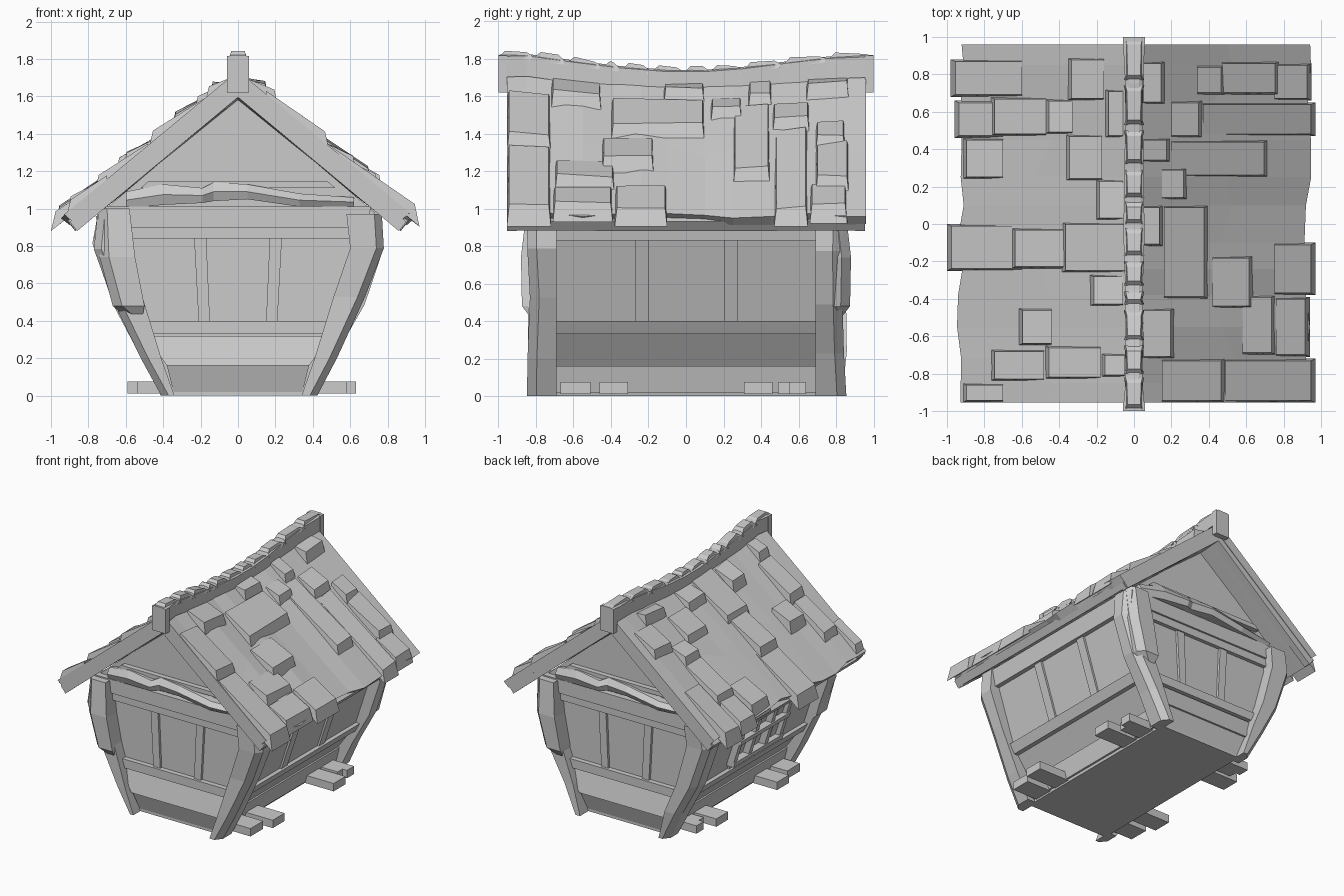
import bpy, bmesh, math, random

if "Cube" in bpy.data.objects:
    bpy.data.objects.remove(bpy.data.objects["Cube"])

random.seed(4)


def loft(name, rings):
    """Skin a row of equal-length point rings and cap both ends."""
    bm = bmesh.new()
    vs = [[bm.verts.new(p) for p in r] for r in rings]
    n = len(vs[0])
    for a, b in zip(vs, vs[1:]):
        for i in range(n):
            j = (i + 1) % n
            bm.faces.new((a[i], a[j], b[j], b[i]))
    bm.faces.new(vs[0])
    bm.faces.new(vs[-1])
    bmesh.ops.recalc_face_normals(bm, faces=bm.faces)
    me = bpy.data.meshes.new(name)
    bm.to_mesh(me)
    bm.free()
    ob = bpy.data.objects.new(name, me)
    bpy.context.collection.objects.link(ob)
    return ob


def prism(name, prof, y0, y1):
    """Extrude an x-z profile along y."""
    return loft(name, [[(x, y, z) for x, z in prof] for y in (y0, y1)])


def box(name, x0, x1, y0, y1, z0, z1):
    return prism(name, [(x0, z0), (x1, z0), (x1, z1), (x0, z1)], y0, y1)


def lerp_table(t, v):
    for (a, p), (b, q) in zip(t, t[1:]):
        if v <= b:
            return p + (q - p) * (v - a) / (b - a)
    return t[-1][1]


def jit(a):
    return random.uniform(-a, a)


# Flared body: half width against height
WALL = [(0, .36), (.16, .40), (.33, .52), (.4, .56), (.83, .70), (.98, .73)]


def hw(z):
    return lerp_table(WALL, z)


half = [(w, z) for z, w in WALL]
prism("house_body", half + [(0, 1.6)] + [(-x, z) for x, z in reversed(half)], -.75, .75)


def side_strip(name, s, z0, z1, y0, y1, d):
    """Board lying on the leaning side wall."""
    prism(name, [(s * (hw(z0) - .03), z0), (s * (hw(z0) + d), z0),
                 (s * (hw(z1) + d), z1), (s * (hw(z1) - .03), z1)], y0, y1)


def end_strip(name, s, z0, z1, d0, d1):
    """Board across the front or back wall, standing out d0 below and d1 above."""
    rings = []
    for z, d in ((z0, d0), (z1, d1)):
        w, y = hw(z) - .02, s * (.75 + d)
        rings.append([(-w, s * .72, z), (w, s * .72, z), (w, y, z), (-w, y, z)])
    loft(name, rings)


# Beams and studs on all four walls
for s in (-1, 1):
    side_strip("side_sill", s, .02, .16, -.74, .74, .015)
    side_strip("side_rail", s, .33, .40, -.74, .74, .035)
    side_strip("side_top_beam", s, .83, .96, -.74, .74, .035)
    for y in (-.235, .24):
        side_strip("side_stud", s, .38, .85, y - .037, y + .037, .02)
    end_strip("end_sill", s, .02, .16, .0, .045)
    end_strip("end_slanted_board", s, .16, .32, .06, .02)
    end_strip("end_rail", s, .33, .40, .04, .04)
    end_strip("end_top_beam", s, .84, .90, .03, .03)
    end_strip("end_upper_beam", s, .90, 1.01, .045, .045)
    for k in (-1, 1):
        prism("end_stud", [(k * .15, .39), (k * .21, .39), (k * .235, .85), (k * .17, .85)],
              s * .72, s * .77)

    # Splintered tie beam below the gable, with a straight batten above it
    beam = [(-.60, 1.00, 1.09, .80), (-.40, 1.02, 1.13, .83), (-.19, 1.03, 1.11, .85),
            (-.13, 1.04, 1.14, .82), (.05, 1.05, 1.13, .84), (.33, 1.01, 1.08, .84),
            (.62, 1.01, 1.06, .80)]
    loft("splintered_tie_beam", [[(-s * x, s * .72, z0), (-s * x, s * (y - .02), z0),
                                  (-s * x, s * y, (z0 + z1) / 2), (-s * x, s * (y - .03), z1),
                                  (-s * x, s * .72, z1)] for x, z0, z1, y in beam])
    prism("gable_batten", [(-.52, 1.11), (.52, 1.11), (.48, 1.145), (-.48, 1.145)], s * .72, s * .79)

# Window lattice standing out from the left wall
for y in (-.29, -.1, .1, .29):
    side_strip("window_upright", -1, .44, .87, y - .02, y + .02, .055)
for z in (.46, .65, .84):
    side_strip("window_crossbar", -1, z - .02, z + .02, -.31, .31, .065)

# Hewn corner posts: height, inner x, outer x
POST = [(0, .34, .42), (.22, .41, .53), (.5, .51, .67), (.80, .60, .77), (.97, .58, .76)]
for sx in (-1, 1):
    for sy in (-1, 1):
        rings = []
        for z, a, b in POST:
            o, i, zz = .845 + jit(.015), .69, z + (jit(.03) if 0 < z < .9 else 0)
            b += jit(.012)
            rings.append([(sx * a, sy * i, zz), (sx * b, sy * i, zz), (sx * b, sy * (o - .05), zz),
                          (sx * (b - .04), sy * o, zz), (sx * a, sy * o, zz)])
        loft("corner_post", rings)
# Broken outer pieces on two opposite posts
for s in (-1, 1):
    chunk = [(.42, .51, .60, .83), (.48, .50, .67, .875), (.74, .55, .74, .88), (1.0, .58, .75, .85)]
    loft("post_splinter", [[(s * a, s * .69, z), (s * b, s * .69, z), (s * b, s * (o - .05), z),
                            (s * (b - .05), s * o, z), (s * a, s * o, z)] for z, a, b, o in chunk])

# Short planks poking out under the side walls
for s in (-1, 1):
    for y0, y1, x in ((-.67, -.51, .58), (-.46, -.31, .63), (.31, .46, .63), (.49, .56, .54), (.55, .64, .58)):
        box("foot_plank", s * .33, s * (x if s > 0 else x - .04), y0, y1, .012, .075)


# Sagging roof surface
def top(x, y):
    return 1.74 - .83 * x - .05 * math.cos(y * math.pi / 2) * max(0, 1 - x)


YS = [-.955, -.85, -.72, -.55, -.38, -.24, -.1, .1, .25, .45, .66, .85, .96]
for s in (-1, 1):
    boards, skins = [], []
    for y in YS:
        e = .93 + jit(.02)
        m = .48 + jit(.06)
        w = 0 if abs(y) > .9 else 1
        skins.append([(0, y, top(0, y)), (s * m, y, top(m, y) + w * jit(.015)), (s * e, y, top(e, y) + w * jit(.01)),
                      (s * (e - .045), y, top(e, y) - .04), (0, y, top(0, y) - .09)])
        f = .91
        boards.append([(0, y * .985, top(0, y) - .07), (s * f, y * .985, top(f, y) - .05),
                       (s * (f - .04), y * .985, top(f, y) - .10), (0, y * .985, top(0, y) - .14)])
    loft("shingle_layer", skins)
    loft("roof_board", boards)
    # Barge rafters under both overhangs
    for t in (-1, 1):
        prism("barge_rafter", [(0, 1.66), (s * .90, .93), (s * .86, .88), (0, 1.595)], t * .955, t * .90)

# Raised shingles: upper x, lower x, y range
RIGHT = [(.05, .17, .64, .87), (.34, .49, .69, .85), (.47, .78, .69, .87), (.20, .37, .46, .66),
         (.37, .97, .47, .65), (.05, .20, .33, .46), (.2, .72, .25, .45), (.15, .29, .13, .30),
         (.05, .16, -.12, .10), (.16, .40, -.40, .10), (.42, .64, -.45, -.17), (.58, .76, -.70, -.38),
         (.75, .97, -.38, -.10), (.05, .22, -.72, -.45), (.15, .49, -.955, -.72), (.49, .97, -.955, -.72),
         (.75, .95, .66, .86), (.76, .94, -.71, -.39)]
LEFT = [(.16, .36, .66, .89), (.6, .98, .68, .88), (.47, .77, .47, .68), (.33, .48, .48, .67),
        (.06, .16, .46, .72), (.17, .37, .23, .48), (.06, .21, .02, .24), (.60, 1., -.25, 0),
        (.36, .66, -.24, -.02), (.05, .39, -.26, .01), (.06, .24, -.44, -.27), (.44, .62, -.65, -.45),
        (.48, .77, -.84, -.67), (.18, .48, -.83, -.65), (.05, .18, -.82, -.69), (.7, .96, .46, .66),
        (.7, .92, -.955, -.85), (.7, .92, .24, .46)]
for s, tiles in ((1, RIGHT), (-1, LEFT)):
    for a, b, y0, y1 in tiles:
        h = .06 + jit(.012)
        ring_up, ring_low = [], []
        for x, ring, d in ((a, ring_up, .012), (b, ring_low, h)):
            for y, k in ((y0, 1), (y1, -1)):
                base = (s * x, y, top(x, y) - .03)
                xi = x - (.025 if ring is ring_low else 0)
                peak = (s * xi, y + k * .012, top(xi, y) + d + jit(.008))
                ring.extend((base, peak) if k == 1 else (peak, base))
        loft("raised_shingle", [ring_up, ring_low])

# Ridge beam, its end blocks and the chipped caps along it
RIDGE = [(-1, 1.82), (-.85, 1.825), (-.6, 1.79), (-.35, 1.76), (-.1, 1.74), (.1, 1.74),
         (.3, 1.755), (.5, 1.78), (.75, 1.81), (1, 1.82)]
rings = []
for y, z in RIDGE:
    w = .06 if abs(y) == 1 else .05 + jit(.006)
    rings.append([(-w, y, z - .12), (-w, y, z - .01), (-w + .02, y, z), (w - .02, y, z),
                  (w, y, z - .01), (w, y, z - .12)])
loft("ridge_beam", rings)
for s in (-1, 1):
    box("ridge_end_block", -.06, .06, s * .955, s, 1.62, 1.815)
CAPS = [(-.99, -.82), (-.8, -.65), (-.62, -.46), (-.43, -.36), (-.33, -.2), (-.17, -.02), (0, .12),
        (.14, .29), (.32, .50), (.53, .74), (.77, .99)]
for y0, y1 in CAPS:
    rings = []
    for y, w, d in ((y0, .045, -.005), (y0 + .025, .035, .02), (y1 - .03, .038, .012 + jit(.008)), (y1, .045, -.005)):
        z = lerp_table(RIDGE, y)
        rings.append([(-w - .01, y, z - .03), (-w, y, z + d), (w, y, z + d), (w + .01, y, z - .03)])
    loft("ridge_cap", rings)
